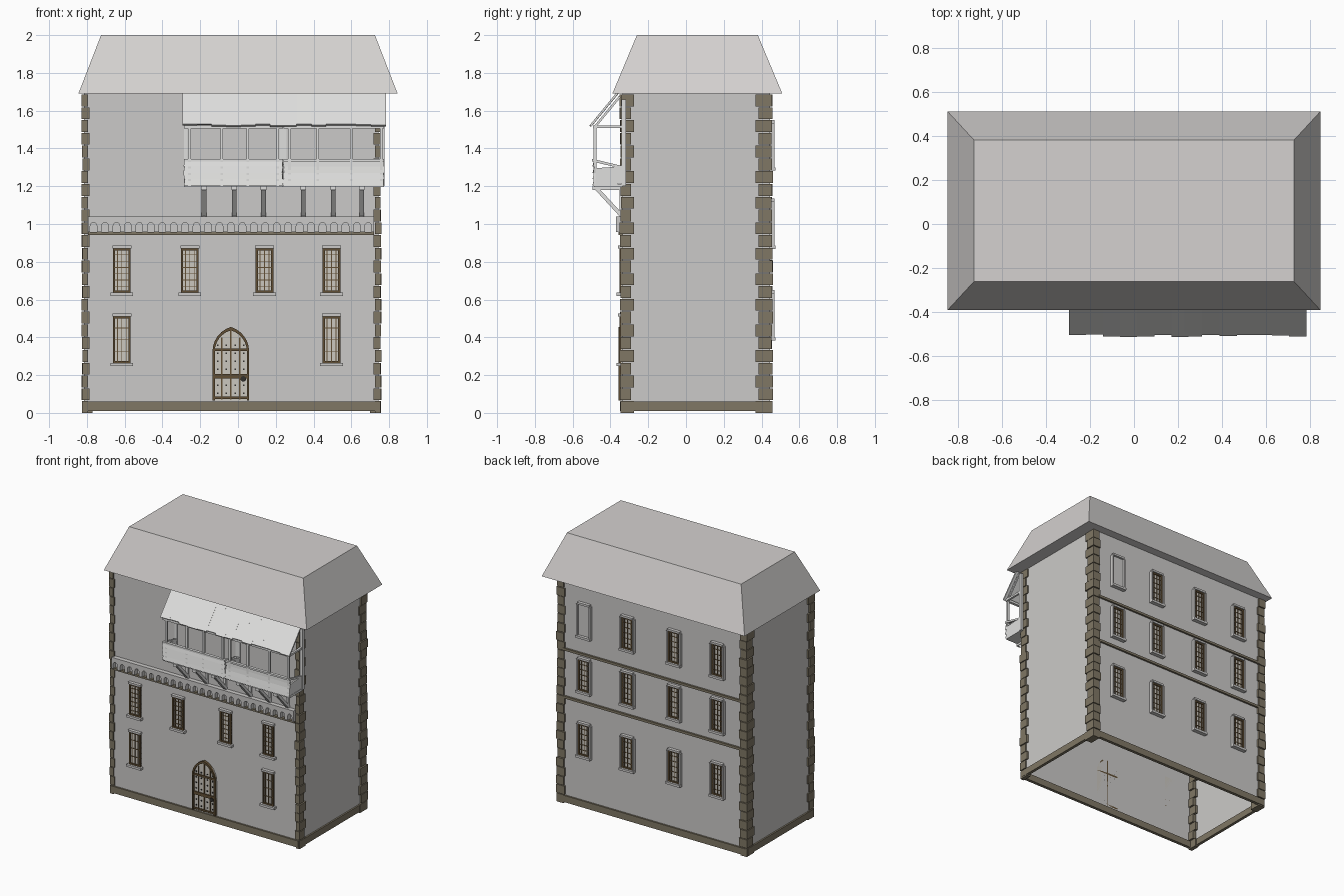
import bpy, bmesh, math, random
from mathutils import Vector

if "Cube" in bpy.data.objects:
    bpy.data.objects.remove(bpy.data.objects["Cube"])

random.seed(4)

def material(name, c):
    m = bpy.data.materials.new(name)
    m.diffuse_color = (*c, 1)
    m.use_nodes = True
    m.node_tree.nodes["Principled BSDF"].inputs["Base Color"].default_value = m.diffuse_color
    return m

WALL = material("plaster grey", (0.60, 0.59, 0.58))
ROOF = material("roof pale grey", (0.66, 0.64, 0.63))
WOOD = material("weathered pale wood", (0.74, 0.74, 0.73))
STONE = material("khaki stone", (0.215, 0.185, 0.13))
BROWN = material("brown frame", (0.12, 0.078, 0.035))
GLASS = material("pale glass", (0.60, 0.57, 0.52))
IRON = material("dark iron", (0.03, 0.028, 0.025))

parts = {}

def prism(part, mat, pts, vec):
    """Extrude a flat polygon along vec and add it to a named part."""
    bm, _ = parts.setdefault(part, (bmesh.new(), mat))
    a = [bm.verts.new(p) for p in pts]
    b = [bm.verts.new(Vector(p) + Vector(vec)) for p in pts]
    bm.faces.new(a)
    bm.faces.new(b[::-1])
    for i in range(len(a)):
        j = (i + 1) % len(a)
        bm.faces.new((a[i], b[i], b[j], a[j]))

def box(part, mat, x0, x1, y0, y1, z0, z1):
    prism(part, mat, [(x0, y0, z0), (x1, y0, z0), (x1, y1, z0), (x0, y1, z0)], (0, 0, z1 - z0))

def beam_yz(part, mat, x, w, p, q, t):
    """Sloping timber between two (y, z) points, centred on x."""
    p, q = Vector(p), Vector(q)
    d = (q - p).normalized()
    n = Vector((-d.y, d.x)) * t / 2
    prism(part, mat, [(x - w / 2, *c) for c in (p + n, q + n, q - n, p - n)], (w, 0, 0))

XL, XR, YF, YB, EAVE = -0.815, 0.745, -0.337, 0.445, 1.69

# Hollow wall shell, open at the bottom
bm = bmesh.new()
lo = [bm.verts.new((x, y, 0.02)) for x, y in ((XL, YF), (XR, YF), (XR, YB), (XL, YB))]
hi = [bm.verts.new((v.co.x, v.co.y, EAVE)) for v in lo]
for i in range(4):
    j = (i + 1) % 4
    bm.faces.new((lo[i], lo[j], hi[j], hi[i]))
parts["walls"] = (bm, WALL)

# Truncated hipped roof
bm = bmesh.new()
lo = [bm.verts.new((x, y, EAVE)) for x, y in ((-.845, -.39), (.845, -.39), (.845, .51), (-.845, .51))]
hi = [bm.verts.new((x, y, 2.0)) for x, y in ((-.725, -.26), (.725, -.26), (.725, .38), (-.725, .38))]
bm.faces.new(hi)
bm.faces.new(lo[::-1])
for i in range(4):
    j = (i + 1) % 4
    bm.faces.new((lo[i], lo[j], hi[j], hi[i]))
parts["roof"] = (bm, ROOF)

# Plinth around the foot of the walls
box("plinth", STONE, XL, XR, YF - .013, YF + .01, 0.01, 0.06)
box("plinth", STONE, XL, XR, YB - .01, YB + .013, 0.01, 0.06)
box("plinth", STONE, XL - .012, XL + .01, YF, YB, 0.01, 0.06)
box("plinth", STONE, XR - .01, XR + .012, YF, YB, 0.01, 0.06)

# Corner stones, alternating long and short
N = 25
for sx in (-1, 1):
    for sy in (-1, 1):
        for i in range(N):
            z = i * EAVE / N
            out = random.uniform(0.008, 0.015)
            lx = (0.02 if sy < 0 else 0.045) + (0.008 if i % 2 else 0.0)
            ly = (0.045 if sy < 0 else 0.06) + (0.0 if i % 2 else 0.018)
            cx, cy = (XR if sx > 0 else XL), (YB if sy > 0 else YF)
            xs = sorted((cx + sx * out, cx - sx * lx))
            ys = sorted((cy + sy * out, cy - sy * ly))
            box("corner_stones", STONE, *xs, *ys, z, z + EAVE / N - 0.005)

# Windows: pane, brown frame and grille, stone surround
def window(x, z0, z1, back, nv, nh, blank=False):
    s, y = (1, YB) if back else (-1, YF)
    w = 0.047
    def plate(part, mat, xa, xb, za, zb, d):
        box(part, mat, xa, xb, *sorted((y, y + s * d)), za, zb)
    plate("window_sills", WALL, x - .06, x + .06, z0 - .017, z0, .03)
    plate("window_lintels", WALL, x - .05, x + .05, z1, z1 + .015, .024)
    if back:
        for e in (-1, 1):
            plate("window_jambs", WALL, x + e * .053 - .006, x + e * .053 + .006, z0, z1, .024)
    if blank:
        plate("blind_window", WALL, x - w, x + w, z0, z1, .008)
        return
    plate("window_panes", GLASS, x - w, x + w, z0, z1, .006)
    for e in (-1, 1):
        c = x + e * (w - .006)
        plate("window_frames", BROWN, c - .006, c + .006, z0, z1, .014)
    plate("window_frames", BROWN, x - w, x + w, z0, z0 + .011, .014)
    plate("window_frames", BROWN, x - w, x + w, z1 - .011, z1, .014)
    for i in range(1, nv + 1):
        c = x - w + 2 * w * i / (nv + 1)
        plate("window_bars", BROWN, c - .002, c + .002, z0, z1, .011)
    for i in range(1, nh + 1):
        c = z0 + (z1 - z0) * i / (nh + 1)
        plate("window_bars", BROWN, x - w, x + w, c - .002, c + .002, .010)

for x in (-.615, -.255, .14, .495):
    window(x, .637, .87, False, 3, 6)
for x in (-.615, .495):
    window(x, .265, .51, False, 3, 3)
for z in (.40, .885, 1.30):
    for x in (.53, .17, -.22, -.58):
        window(x, z, z + .235, True, 3, 5, blank=(z > 1.2 and x > .5))

# Back string courses
for z in (.80, 1.16):
    box("string_courses", STONE, XL + .04, XR - .04, YB, YB + .014, z - .009, z + .009)

# Front arched band with a stone strip below
n, x0, x1 = 25, -.795, .72
step = (x1 - x0) / n
pts = [(x1, 1.04), (x0, 1.04), (x0, .957)]
for i in range(n):
    c = x0 + (i + .5) * step
    pts.append((c - .018, .957))
    pts += [(c - .018 * math.cos(a), .988 + .02 * math.sin(a)) for a in [math.pi * k / 6 for k in range(7)]]
    pts.append((c + .018, .957))
pts.append((x1, .957))
prism("arched_band", WALL, [(x, -.37, z) for x, z in pts], (0, .034, 0))
box("band_strip", STONE, x0, x1, -.358, YF, .942, .957)

# Pointed door
DX, HW, SPRING, RISE = -.038, .097, .325, .13
def arch(w, h):
    r = (w * w + h * h) / (2 * w)
    a1 = math.asin(h / r)
    right = [(w - r + r * math.cos(a1 * k / 6), SPRING + r * math.sin(a1 * k / 6)) for k in range(7)]
    full = [(w, .065)] + right + [(-x, z) for x, z in right[-2::-1]] + [(-w, .065)]
    return [(DX + x, YF, z) for x, z in full]
outer, inner = arch(HW, RISE), arch(HW - .012, RISE - .018)
prism("door_leaf", GLASS, outer, (0, -.007, 0))
for i in range(len(outer) - 1):
    prism("door_frame", BROWN, [outer[i], outer[i + 1], inner[i + 1], inner[i]], (0, -.02, 0))
for dx, top in ((-.048, .40), (0, .44), (.048, .40)):
    box("door_straps", BROWN, DX + dx - .004, DX + dx + .004, YF - .013, YF, .07, top)
for z, h in ((.335, .007), (.195, .012), (.08, .006)):
    box("door_straps", BROWN, DX - HW + .005, DX + HW - .005, YF - .015, YF, z - h, z + h)
for dx in (-.068, -.024, .024, .068):
    for k in range(7):
        z = .105 + k * .042
        if abs(dx) < .05 or z < .36:
            box("door_studs", IRON, DX + dx - .004, DX + dx + .004, YF - .012, YF, z - .004, z + .004)
prism("door_handle", IRON, [(.028 + .015 * math.cos(a), YF - .012, .18 + .015 * math.sin(a))
      for a in [math.tau * k / 10 for k in range(10)]], (0, -.008, 0))

# Two crooked wooden gallery sections
def gallery(x0, x1, posts, braces):
    j = lambda a=.004: random.uniform(-a, a)
    box("gallery_floor", WOOD, x0, x1, -.487, YF, 1.195, 1.212)
    boards = 4
    for i in range(boards):      # parapet boards, leaning slightly outward
        z = 1.205 + i * .033
        prism("gallery_parapet", WOOD, [(x0 + j(), -.492 + j(), z), (x0, -.480, z), (x0, -.480, z + .034),
              (x0 + j(), -.487, z + .034)], (x1 - x0, 0, 0))
    for x in (x0 + .008, x1 - .008):  # end parapets
        beam_yz("gallery_ends", WOOD, x, .012, (-.485, 1.25), (YF, 1.26), .09)
        beam_yz("gallery_ends", WOOD, x, .016, (-.485, 1.335), (YF, 1.30), .014)
        beam_yz("gallery_rafters", WOOD, x, .016, (-.485, 1.515), (YF, 1.515), .014)
        beam_yz("gallery_wall_posts", WOOD, x, .02, (-.330, 1.2), (-.330, 1.66), .025)
    box("gallery_rails", WOOD, x0, x1, -.497, -.475, 1.33, 1.343)
    box("gallery_rails", WOOD, x0, x1, -.492, -.472, 1.505, 1.522)
    for x in posts:
        beam_yz("gallery_posts", WOOD, x + j(), .015, (-.482, 1.2), (-.482, 1.515), .015)
        beam_yz("gallery_rafters", WOOD, x, .012, (-.482, 1.515), (-.35, 1.675), .012)
    for x in braces:
        beam_yz("gallery_braces", WOOD, x, .024, (-.48, 1.195), (YF, 1.04), .02)
        beam_yz("gallery_braces", WOOD, x, .03, (-.495, 1.19), (YF, 1.19), .02)
        beam_yz("gallery_braces", WOOD, x, .018, (-.343, 1.03), (-.343, 1.2), .018)
    k = 7                          # roof planks with a ragged lower edge
    w = (x1 - x0 + .02) / k
    for i in range(k):
        d = j(.005)
        beam_yz("gallery_roof", WOOD, x0 - .01 + (i + .5) * w, w, (-.503 + d, 1.522 + d), (-.36, 1.695 + j(.002)), .011)

gallery(-.285, .237, (-.255, -.09, .055, .21), (-.18, -.02, .135))
gallery(.24, .773, (.27, .42, .60, .762), (.345, .505, .655))

# Turn every part into an object
for name, (bm, mat) in parts.items():
    bmesh.ops.recalc_face_normals(bm, faces=bm.faces)
    me = bpy.data.meshes.new(name)
    bm.to_mesh(me)
    bm.free()
    me.materials.append(mat)
    bpy.context.collection.objects.link(bpy.data.objects.new(name, me))
